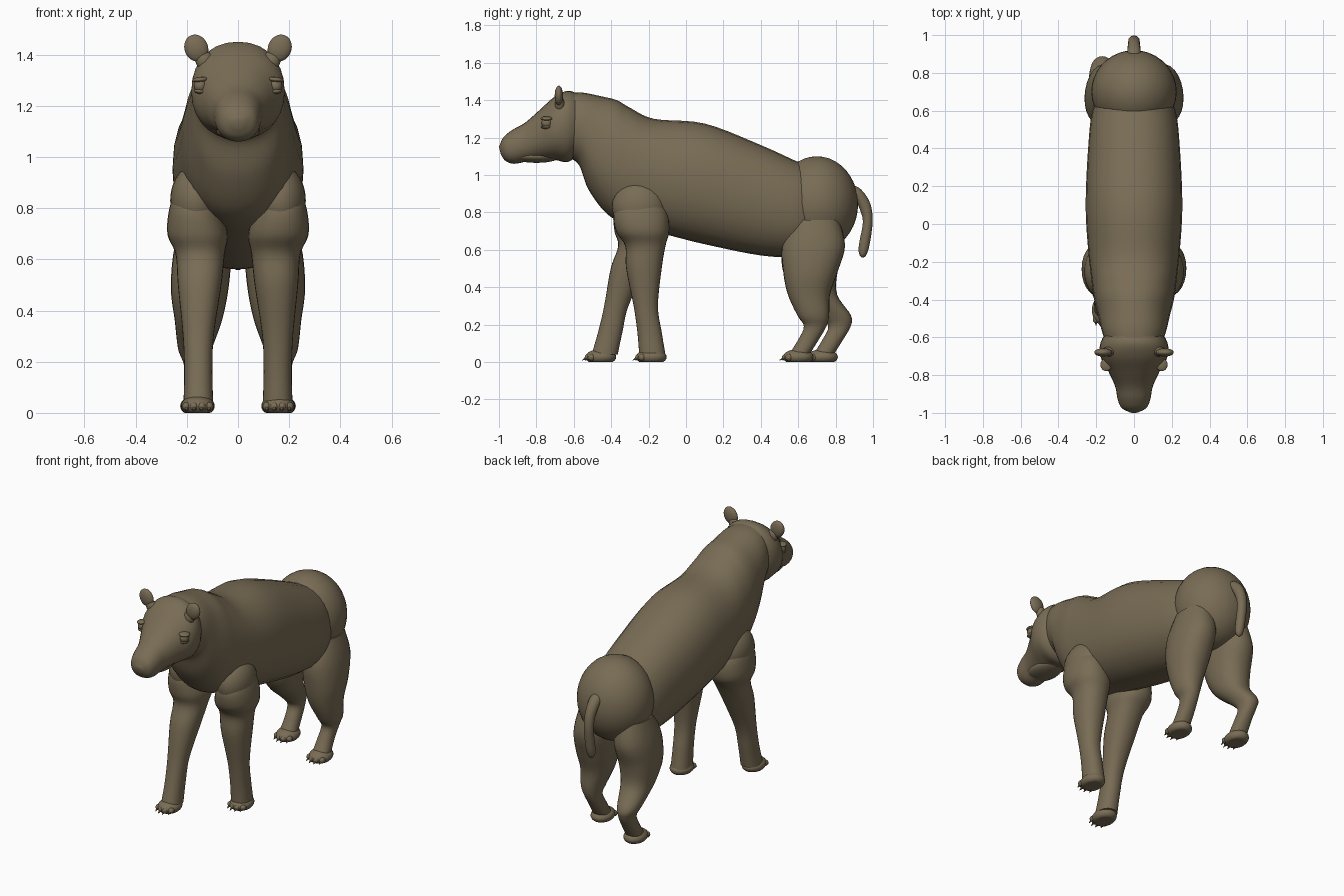
import bpy, bmesh, math
from mathutils import Vector, Matrix

default = bpy.data.objects.get("Cube")
if default:
    bpy.data.objects.remove(default, do_unlink=True)

hide = bpy.data.materials.new("brown hide")
hide.use_nodes = True
HIDE_COLOUR = (0.19, 0.15, 0.09, 1)
hide.diffuse_color = HIDE_COLOUR
hide.node_tree.nodes["Principled BSDF"].inputs["Base Color"].default_value = HIDE_COLOUR
parts = []


def finish(name, bm):
    """Turn a bmesh into a named, coloured object."""
    bmesh.ops.recalc_face_normals(bm, faces=bm.faces)
    mesh = bpy.data.meshes.new(name)
    bm.to_mesh(mesh)
    bm.free()
    mesh.materials.append(hide)
    obj = bpy.data.objects.new(name, mesh)
    bpy.context.collection.objects.link(obj)
    parts.append(obj)
    return obj


def catmull(a, b, c, d, t):
    """Smooth interpolation between b and c."""
    return [0.5 * (2 * q + (r - p) * t + (2 * p - 5 * q + 4 * r - s) * t * t
                   + (3 * q - p - 3 * r + s) * t ** 3)
            for p, q, r, s in zip(a, b, c, d)]


def loft(name, rings, power=2.0, sides=28, steps=5):
    """Skin rings given as (y1, z1, y2, z2, x, half width)."""
    last = len(rings) - 1
    smooth = []
    for i in range(last):
        span = [rings[min(max(i + k, 0), last)] for k in (-1, 0, 1, 2)]
        smooth += [catmull(*span, s / steps) for s in range(steps)]
    smooth.append(rings[last])
    bm = bmesh.new()
    loops = []
    for y1, z1, y2, z2, x, width in smooth:
        centre = Vector((x, (y1 + y2) / 2, (z1 + z2) / 2))
        half = Vector((0, (y1 - y2) / 2, (z1 - z2) / 2))
        loop = []
        for k in range(sides):
            a = math.tau * k / sides
            c, s = (math.copysign(abs(v) ** (2 / power), v)
                    for v in (math.cos(a), math.sin(a)))
            loop.append(bm.verts.new(centre + half * c + Vector((width * s, 0, 0))))
        loops.append(loop)
    for low, high in zip(loops, loops[1:]):
        for k in range(sides):
            n = (k + 1) % sides
            bm.faces.new((low[k], low[n], high[n], high[k]))
    bm.faces.new(loops[0])
    bm.faces.new(loops[-1])
    return finish(name, bm)


def ball(name, centre, radii, tilt=0.0, floor=False, detail=24):
    """Ellipsoid, tilted about y, optionally flattened on the ground."""
    bm = bmesh.new()
    matrix = (Matrix.Translation(centre) @ Matrix.Rotation(tilt, 4, 'Y')
              @ Matrix.Diagonal((*radii, 1)))
    bmesh.ops.create_uvsphere(bm, u_segments=detail, v_segments=detail // 2 + 2,
                              radius=1, matrix=matrix)
    if floor:
        for v in bm.verts:
            v.co.z = max(v.co.z, 0)
    return finish(name, bm)


def claw(name, base, tip, radius):
    base, tip = Vector(base), Vector(tip)
    axis = tip - base
    bm = bmesh.new()
    matrix = (Matrix.Translation((base + tip) / 2)
              @ axis.to_track_quat('Z', 'Y').to_matrix().to_4x4())
    bmesh.ops.create_cone(bm, cap_ends=True, segments=8, radius1=radius,
                          radius2=0.001, depth=axis.length, matrix=matrix)
    finish(name, bm)


def foot(name, x, y):
    """Padded paw with four toes and claws, pointing forward."""
    ball(name, (x, y, .027), (.066, .082, .042), floor=True)
    for i in range(4):
        u = (i - 1.5) / 1.5
        tx, ty = x + u * .044, y - .068 + .018 * u * u
        ball(f"{name}_toe_{i}", (tx, ty, .025), (.017, .021, .018), detail=12)
        claw(f"{name}_claw_{i}", (tx, ty - .01, .02), (tx, ty - .034, .01), .009)


def leg(name, side, profile, shift):
    """Leg from (front y, back y, z, x, half width); shift moves it by height."""
    loft(name, [(f + shift(z), z, b + shift(z), z, side * x, w)
                for f, b, z, x, w in profile], 2.2)


# Trunk, running from rump to neck as (top y, top z, bottom y, bottom z, half width)
trunk = [(.72, 1.03, .72, .62, .16), (.6, 1.07, .6, .565, .22),
         (.4, 1.16, .4, .57, .243), (.1, 1.275, .1, .63, .256),
         (-.17, 1.3, -.1, .68, .243), (-.3, 1.36, -.3, .73, .225),
         (-.37, 1.4, -.42, .79, .212), (-.45, 1.42, -.52, .92, .19),
         (-.55, 1.44, -.57, 1.05, .172), (-.64, 1.44, -.62, 1.09, .15)]
loft("trunk_and_neck", [(*r[:4], 0, r[4]) for r in trunk], 2.2)

# Head and muzzle
head = [(-.54, 1.4, -.56, 1.12, .13), (-.62, 1.45, -.63, 1.07, .176),
        (-.7, 1.42, -.7, 1.08, .178), (-.78, 1.35, -.78, 1.08, .136),
        (-.86, 1.28, -.86, 1.07, .1), (-.93, 1.24, -.92, 1.06, .087),
        (-.977, 1.2, -.965, 1.075, .068), (-1, 1.15, -.99, 1.11, .025)]
loft("head", [(*r[:4], 0, r[4]) for r in head], 2.2)
ball("lower_jaw", (0, -.8, 1.1), (.085, .13, .035))

# Rump and tail
ball("rump", (0, .7, .845), (.226, .22, .255), detail=36)
tail = [(.84, .88, .84, .95, .035), (.9, .87, .92, .935, .036),
        (.935, .8, .98, .86, .031), (.945, .74, .998, .76, .03),
        (.925, .63, .982, .63, .028), (.925, .58, .965, .575, .022),
        (.94, .558, .95, .558, .006)]
loft("tail", [(*r[:4], 0, r[4]) for r in tail], sides=16)

# Legs
front_profile = [(-.33, -.15, .88, .16, .08), (-.385, -.1, .8, .168, .1),
                 (-.375, -.09, .7, .158, .118), (-.325, -.11, .62, .148, .096),
                 (-.32, -.13, .5, .15, .085), (-.28, -.15, .3, .155, .06),
                 (-.26, -.13, .16, .155, .055), (-.25, -.11, .04, .155, .058)]
hind_profile = [(.57, .82, .76, .13, .09), (.515, .85, .62, .14, .113),
                (.52, .81, .48, .15, .112), (.545, .77, .36, .155, .092),
                (.595, .765, .25, .168, .066), (.63, .75, .19, .165, .047),
                (.6, .71, .12, .16, .046), (.55, .66, .04, .16, .052)]


def stride(z):
    return -.27 * max(0, 1 - z / .72)


def step_back(z):
    t = min(max((.45 - z) / .25, 0), 1)
    return .13 * t * t * (3 - 2 * t)


def still(z):
    return 0


for label, side in (("left", 1), ("right", -1)):
    front_shift, hind_shift = (still, still) if side > 0 else (stride, step_back)
    leg(f"{label}_front_leg", side, front_profile, front_shift)
    leg(f"{label}_hind_leg", side, hind_profile, hind_shift)
    foot(f"{label}_front_foot", side * .157, -.185 + front_shift(0))
    foot(f"{label}_hind_foot", side * .16, .6 + hind_shift(0))
    ball(f"{label}_shoulder", (side * .165, -.25, .83), (.1, .145, .14))

    # Ear, eye and eyelids
    ball(f"{label}_ear", (side * .163, -.68, 1.425), (.046, .022, .054), side * .4)
    ball(f"{label}_ear_base", (side * .13, -.675, 1.375), (.035, .026, .045), side * .5)
    ex, ey = side * .147, -.745
    ball(f"{label}_eye", (ex, ey, 1.278), (.026, .028, .028))
    ball(f"{label}_upper_eyelid", (ex, ey, 1.302), (.031, .034, .011), side * .1)
    ball(f"{label}_lower_eyelid", (ex, ey, 1.256), (.025, .03, .01), side * -.1)

# Smooth shading with crisp claw and cap edges
bpy.ops.object.select_all(action='DESELECT')
for obj in parts:
    obj.select_set(True)
bpy.context.view_layer.objects.active = parts[0]
bpy.ops.object.shade_smooth_by_angle(angle=math.radians(50))
